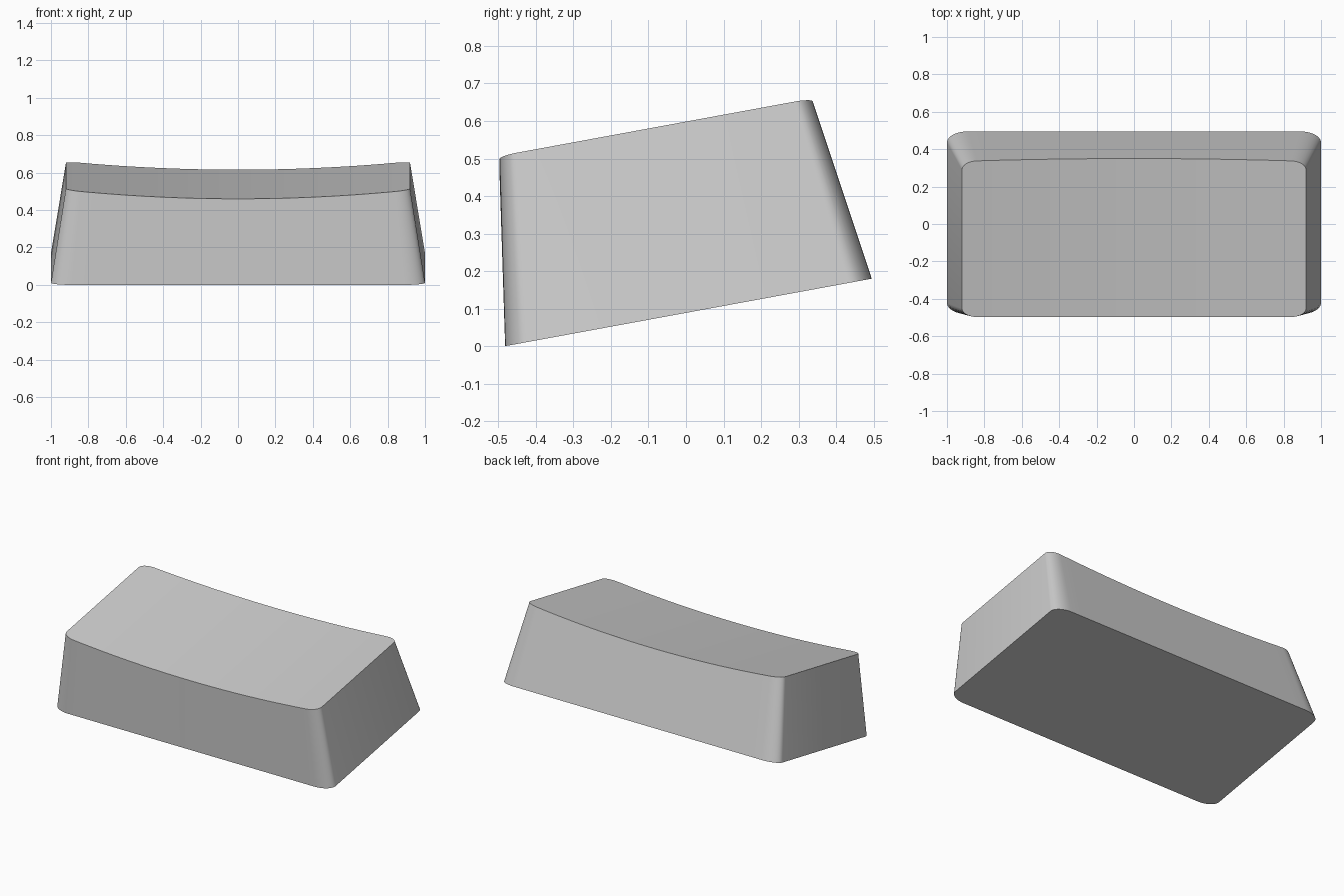
import bpy, bmesh, math

if "Cube" in bpy.data.objects:
    bpy.data.objects.remove(bpy.data.objects["Cube"], do_unlink=True)

SLOPE = 0.184          # tilt shared by the base and the top
CORNER_STEPS = 8
SPAN_STEPS = 24


def half_columns(half_width, rx, ry):
    """Columns from the centre to the side: (x, inset of the rounded corner)."""
    flat = half_width - rx
    cols = [(flat * i / (SPAN_STEPS // 2), 0.0) for i in range(SPAN_STEPS // 2)]
    for i in range(CORNER_STEPS + 1):
        t = math.pi / 2 * i / CORNER_STEPS
        cols.append((flat + rx * math.sin(t), ry * (1 - math.cos(t))))
    return cols


def full_columns(*args):
    half = half_columns(*args)
    return [(-x, inset) for x, inset in reversed(half[1:])] + half


def base_point(x, y):
    return (x, y, SLOPE * (y + 0.482))


def top_point(x, y):
    return (x, y, 0.46 + SLOPE * (y + 0.497) + 0.047 * (x / 0.92) ** 2)


# Keycap body: one four-point section per column, skinned from side to side
bm = bmesh.new()
sections = []
for (bx, bi), (tx, ti) in zip(full_columns(1.0, 0.11, 0.06),
                              full_columns(0.92, 0.08, 0.045)):
    dip = 0.015 * (1 - (tx / 0.92) ** 2)   # back wall leans, so the dip moves its rim
    points = [base_point(bx, -0.482 + bi), base_point(bx, 0.495 - bi),
              top_point(tx, 0.335 + dip - ti), top_point(tx, -0.497 + ti)]
    sections.append([bm.verts.new(p) for p in points])

for a, b in zip(sections, sections[1:]):
    for i in range(4):
        j = (i + 1) % 4
        bm.faces.new((a[i], a[j], b[j], b[i]))

# Flat side walls
bm.faces.new(sections[0])
bm.faces.new(sections[-1])
bmesh.ops.recalc_face_normals(bm, faces=bm.faces)

mesh = bpy.data.meshes.new("keycap")
bm.to_mesh(mesh)
bm.free()
keycap = bpy.data.objects.new("keycap", mesh)
bpy.context.collection.objects.link(keycap)

# Plain grey plastic
colour = (0.6, 0.6, 0.6, 1.0)
grey = bpy.data.materials.new("light_grey_plastic")
grey.use_nodes = True
grey.diffuse_color = colour
grey.node_tree.nodes["Principled BSDF"].inputs["Base Color"].default_value = colour
mesh.materials.append(grey)

# Rounded corners smooth, rims sharp
bpy.ops.object.select_all(action='DESELECT')
keycap.select_set(True)
bpy.context.view_layer.objects.active = keycap
bpy.ops.object.shade_smooth_by_angle(angle=math.radians(35))
